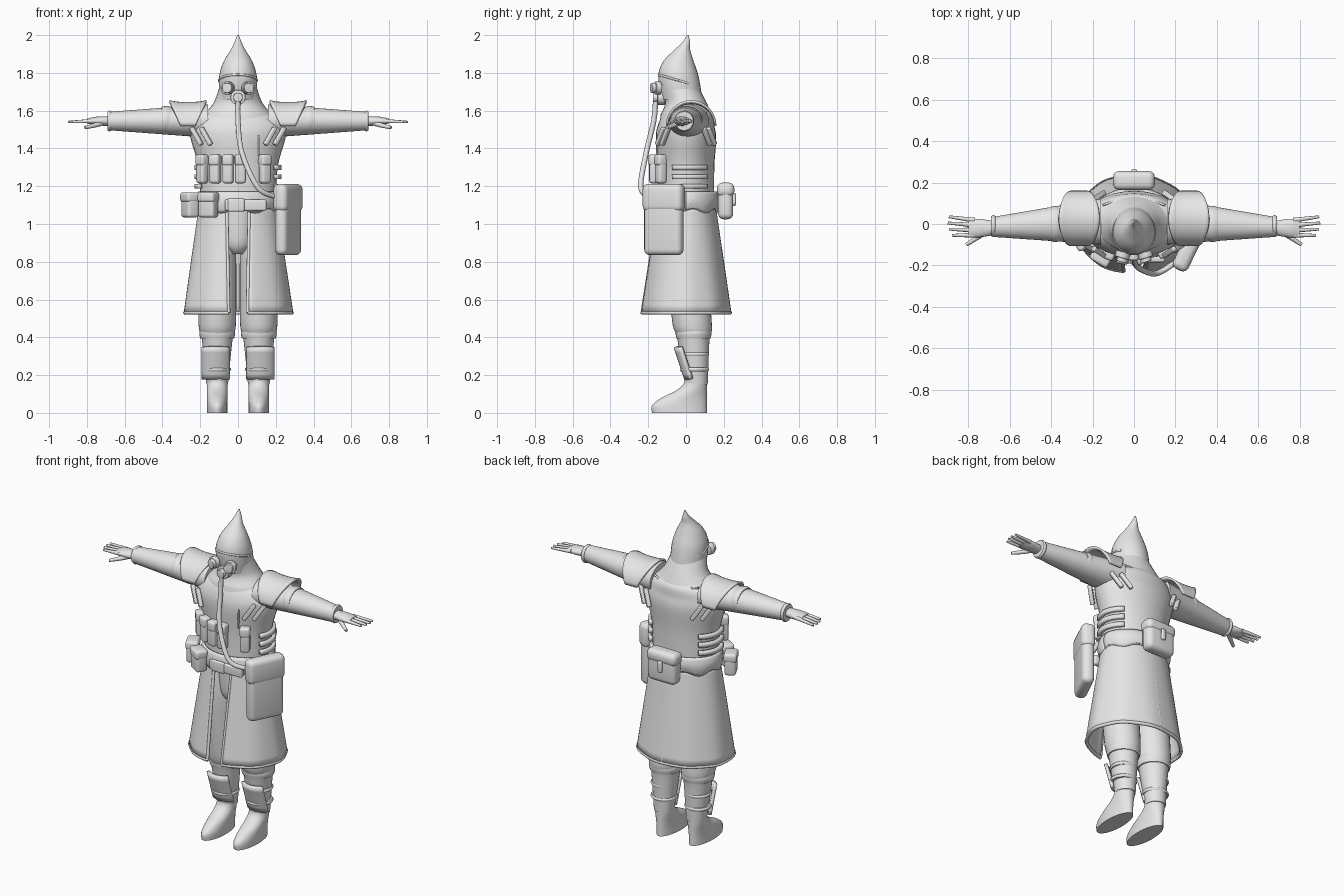
import bpy, bmesh
from math import sin, cos, pi, asin, sqrt, radians, atan2
from mathutils import Matrix, Euler, Vector

if "Cube" in bpy.data.objects:
    bpy.data.objects.remove(bpy.data.objects["Cube"])

grey = bpy.data.materials.new("plain grey")
grey.use_nodes = True
grey.diffuse_color = (0.8, 0.8, 0.8, 1)
grey.node_tree.nodes["Principled BSDF"].inputs["Base Color"].default_value = grey.diffuse_color


def finish(name, bm, mirror=False, thickness=0, bevel=0):
    """Turn a bmesh into a smooth shaded object with its modifiers."""
    bmesh.ops.recalc_face_normals(bm, faces=bm.faces)
    for face in bm.faces:
        face.smooth = True
    if not bevel:
        for edge in bm.edges:
            edge.smooth = edge.calc_face_angle(0) < radians(50)
    mesh = bpy.data.meshes.new(name)
    bm.to_mesh(mesh)
    bm.free()
    mesh.materials.append(grey)
    obj = bpy.data.objects.new(name, mesh)
    bpy.context.collection.objects.link(obj)
    if thickness:
        solidify = obj.modifiers.new("thickness", 'SOLIDIFY')
        solidify.thickness, solidify.offset = thickness, 0
    if bevel:
        rounding = obj.modifiers.new("rounding", 'BEVEL')
        rounding.width, rounding.segments = bevel, 4
    if mirror:
        obj.modifiers.new("other side", 'MIRROR')


def smooth_path(points, steps=5):
    """Catmull-Rom spline through a few points."""
    points = [Vector(p) for p in points]
    padded = [points[0]] + points + [points[-1]]
    path = []
    for a, b, c, d in zip(padded, padded[1:], padded[2:], padded[3:]):
        for step in range(steps):
            t = step / steps
            path.append(b + (c - a) * t / 2 + (a * 2 - b * 5 + c * 4 - d) * t ** 2 / 2
                        + (b * 3 - a - c * 3 + d) * t ** 3 / 2)
    return path + [points[-1]]


def loft(name, rings, centre=(0, 0), axis='z', sides=32, dip=0, **options):
    """Rings are (height, first radius, second radius, sideways shift)."""
    bm = bmesh.new()
    loops = []
    for height, first, second, shift in smooth_path(rings):
        loop = []
        for k in range(sides):
            a = 2 * pi * k / sides
            p, q = first * cos(a), second * sin(a)
            if axis == 'z':
                drop = dip * max(0, -sin(a)) ** 2 if not loops else 0
                point = (centre[0] + p, centre[1] + q + shift, height - drop)
            else:
                point = (height, centre[0] + p + shift, centre[1] + q)
            loop.append(bm.verts.new(point))
        loops.append(loop)
    for low, high in zip(loops, loops[1:]):
        for k in range(sides):
            bm.faces.new((low[k], low[k - 1], high[k - 1], high[k]))
    bm.faces.new(loops[0])
    bm.faces.new(loops[-1])
    finish(name, bm, **options)


def band(name, height, width, first, second, bulge=.005, **options):
    """Rounded hoop around a limb or the waist."""
    rings = [(height - width / 2, first, second, 0),
             (height, first + bulge, second + bulge, 0),
             (height + width / 2, first, second, 0)]
    loft(name, rings, **options)


def sheet(name, surface, columns, rows, thickness, **options):
    bm = bmesh.new()
    grid = [[bm.verts.new(surface(i / columns, j / rows)) for j in range(rows + 1)]
            for i in range(columns + 1)]
    for left, right in zip(grid, grid[1:]):
        for j in range(rows):
            bm.faces.new((left[j], right[j], right[j + 1], left[j + 1]))
    finish(name, bm, thickness=thickness, **options)


def box(name, place, size, turn=(0, 0, 0), bevel=.01, **options):
    bm = bmesh.new()
    bmesh.ops.create_cube(bm, size=1)
    bm.transform(Matrix.LocRotScale(Vector(place), Euler(turn), Vector(size)))
    finish(name, bm, bevel=bevel, **options)


def pouch(name, x, y, z, width, depth, height, turn=0, bevel=.015):
    """Rounded bag with an overhanging flap."""
    box(name, (x, y, z), (width, depth, height), (0, 0, turn), bevel)
    box(name + "_flap", (x, y, z + height * .32), (width * 1.06, depth * 1.15, height * .4),
        (0, 0, turn), bevel)


def drum(name, place, radius, depth, turn=0):
    """Short cylinder facing the front."""
    bm = bmesh.new()
    bmesh.ops.create_cone(bm, cap_ends=True, segments=20, radius1=radius, radius2=radius, depth=depth)
    bm.transform(Matrix.LocRotScale(Vector(place), Euler((pi / 2, 0, turn)), None))
    finish(name, bm, bevel=.004)


def tube(name, points, radius, taper=1):
    curve = bpy.data.curves.new(name, 'CURVE')
    curve.dimensions, curve.bevel_depth, curve.bevel_resolution = '3D', radius, 3
    curve.use_fill_caps = True
    path = smooth_path(points)
    spline = curve.splines.new('POLY')
    spline.points.add(len(path) - 1)
    for i, (point, place) in enumerate(zip(spline.points, path)):
        point.co = (*place, 1)
        point.radius = 1 + (taper - 1) * i / (len(path) - 1)
    curve.materials.append(grey)
    bpy.context.collection.objects.link(bpy.data.objects.new(name, curve))


# Coat body, cowl and hood
loft("coat_body", [(1.1, .2, .15, 0), (1.3, .21, .15, 0), (1.45, .25, .16, 0),
                   (1.52, .25, .15, 0), (1.58, .2, .13, .01), (1.62, .1, .08, .01)])
loft("cowl", [(1.57, .19, .14, 0), (1.64, .13, .11, 0), (1.72, .1, .1, -.03)], dip=.08)
loft("hood", [(z, r, r * 1.07, y) for z, r, y in (
    (1.66, .1, -.02), (1.78, .1, -.04), (1.86, .076, -.04), (1.92, .04, -.02), (1.96, .02, 0), (2, .004, .01))])

def hood_line(a):
    return .1 * cos(a), -.04 + .104 * sin(a), 1.76 - .03 * sin(a)

tube("hood_seam", [hood_line(k * pi / 8) for k in range(17)], .006)
tube("back_collar_seam", [(x / 10, .13 - x * x / 60, 1.57 + x * x / 90) for x in (-1.5, 0, 1.5)], .006)

# Mask goggles, filter and hose
for side in (-1, 1):
    for radius, reach in ((.035, .15), (.027, .17)):
        drum("goggle", (side * .055, -reach, 1.72), radius, .03, side * .3)
for radius, reach in ((.04, .13), (.025, .155)):
    drum("mask_filter", (0, -reach, 1.67), radius, .04)
tube("breathing_hose", [(0, -.16, 1.68), (0, -.17, 1.55), (.02, -.21, 1.38), (.1, -.24, 1.2),
                        (.18, -.2, 1.15), (.24, -.15, 1.15)], .014)

# Coat skirt, open at the front, with its hem and edges
def skirt(u, v):
    wide, deep = .2 + .083 * v, .15 + .083 * v
    gap = asin((.06 - .01 * v) / wide)
    a = gap + (2 * pi - 2 * gap) * u
    ripple = 1 + .01 * v * sin(9 * a)
    return wide * sin(a) * ripple, -deep * cos(a) * ripple, 1.1 - .57 * v

sheet("coat_skirt", skirt, columns=64, rows=14, thickness=.014)
tube("skirt_hem", [skirt(k / 32, 1) for k in range(33)], .01)
for edge in (0, 1):
    tube("skirt_front_edge", [skirt(edge, v / 6) for v in range(7)], .009)
tube("back_slit", [skirt(.5, v) for v in (.4, .7, 1)], .008)

# Belt with gathered cloth below it
def gathers(u, v):
    a = 2 * pi * u
    swell = .012 * sin(pi * v)
    return ((.205 + swell) * cos(a), (.16 + swell) * sin(a),
            1.17 - .1 * v + .012 * v * sin(7 * a))

sheet("belt_gathers", gathers, columns=56, rows=6, thickness=.012)
band("belt", height=1.11, width=.05, first=.215, second=.17)
box("buckle", (.04, -.17, 1.1), (.22, .03, .06))
box("buckle_plate", (-.01, -.18, 1.1), (.09, .02, .07))

# Legs, shin pads and boots
loft("leg", [(z, r, r * 1.05, y) for z, r, y in (
    (1.05, .09, 0), (.85, .1, 0), (.5, .1, .03), (.42, .09, .04), (.38, .08, .04), (.15, .057, .055))],
    centre=(.11, 0), mirror=True)
loft("hips", [(.84, .04, .07, 0), (.9, .09, .11, 0), (1.08, .11, .12, 0)])
loft("boot", [(z, .055, (.11 - toe) / 2, (.11 + toe) / 2) for z, toe in (
    (0, -.18), (.04, -.18), (.08, -.13), (.12, -.05), (.16, -.01), (.22, -.01))],
    centre=(.11, 0), mirror=True)
band("knee_fold", height=.42, width=.05, first=.09, second=.09, centre=(.11, .04), mirror=True)

def shin_pad(u, v):
    a = 2 * (u - .5)
    return .118 + .08 * sin(a), .07 - .056 * v - .07 * cos(a), .18 + .17 * v

sheet("shin_pad", shin_pad, columns=10, rows=6, thickness=.02, mirror=True)
for height in (.23, .31):
    band("shin_strap", height, width=.02, first=.073, second=.073, centre=(.115, .045), mirror=True)

# Sleeves, cuffs and hands
loft("sleeve", [(x, .13 - .12 * x, .1 - .075 * x, .02 - .05 * x) for x in (.16, .4, .68)],
     centre=(0, 1.545), axis='x', mirror=True)
band("sleeve_fold", height=.38, width=.05, first=.082, second=.07, centre=(0, 1.55), axis='x', mirror=True)
band("cuff", height=.68, width=.02, first=.048, second=.05, centre=(-.01, 1.545), axis='x', mirror=True)
loft("palm", [(.66, .03, .026, 0), (.75, .045, .023, 0), (.8, .04, .012, 0)],
     centre=(-.02, 1.545), axis='x', mirror=True)
for side in (-1, 1):
    for i in range(4):
        root, spread, tip = .018 - .024 * i, .035 - .03 * i, .9 - .005 * (i - 1) ** 2
        tube("finger", [(side * .77, root, 1.545), (side * tip, spread, 1.54)], .0125, taper=.5)
    tube("thumb", [(side * .71, -.03, 1.54), (side * .75, -.06, 1.525), (side * .81, -.1, 1.51)],
         .017, taper=.5)

# Shoulder guards and the short straps beside them
def guard(u, v):
    arch, across = sin(pi * u), 2 * v - 1
    return (.265 + (.04 + .058 * arch) * across, .027 - .128 * cos(pi * u),
            1.52 + (.12 + .01 * abs(across) ** 3) * arch)

sheet("shoulder_guard", guard, columns=20, rows=10, thickness=.012, mirror=True)
for face in (-1, 1):
    for step in (0, .05):
        box("shoulder_strap", (.17 + step, face * (.135 - step / 2), 1.465), (.022, .025, .11),
            (0, .6, face * -.6), bevel=.005, mirror=True)

# Rib straps on both sides
for height in (1.2, 1.25, 1.3):
    def strap(u, v):
        a = 1.2 * u - .45
        return .22 * cos(a), .16 * sin(a), height + .026 * (v - .5)
    sheet("rib_strap", strap, columns=12, rows=2, thickness=.02, mirror=True)

# Chest pouches, set square to the chest
for x in (-.175, -.113, -.05, .012, .132):
    y = -.15 * sqrt(1 - (x / .21) ** 2)
    out = Vector((x / .21 ** 2, y / .15 ** 2)).normalized() * .02
    pouch("chest_pouch", x + out.x, y + out.y, 1.29, width=.057, depth=.05, height=.15,
          turn=atan2(out.x, -out.y))
tube("pouch_cord", [(.11, -.155, 1.36), (.11, -.15, 1.47)], .005)

# Belt pouches, side bag and rear pouch
pouch("belt_pouch", -.157, -.158, 1.1, width=.095, depth=.065, height=.13, turn=-.55)
pouch("belt_pouch", -.255, -.075, 1.1, width=.095, depth=.065, height=.13, turn=-1.1)
pouch("side_bag", .265, -.117, 1.02, width=.22, depth=.07, height=.37, turn=1.12, bevel=.03)
pouch("rear_pouch", 0, .21, 1.12, width=.19, depth=.08, height=.19, bevel=.03)
box("rear_pouch_tab", (0, .255, 1.13), (.03, .02, .07))
